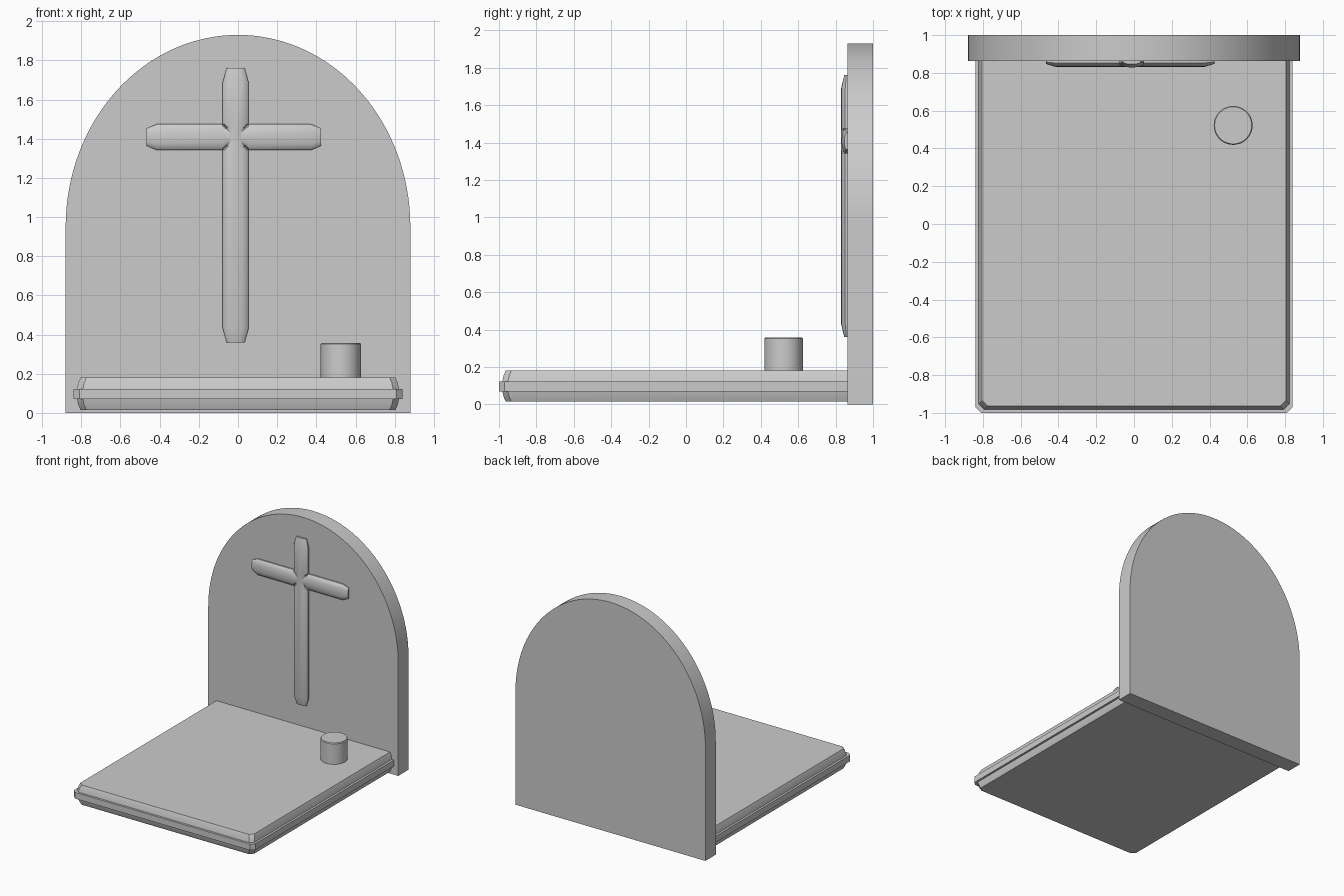
import bpy, bmesh, math

if "Cube" in bpy.data.objects:
    bpy.data.objects.remove(bpy.data.objects["Cube"])

stone = bpy.data.materials.new("grey_stone")
stone.diffuse_color = (0.6, 0.6, 0.6, 1)
stone.use_nodes = True
stone.node_tree.nodes["Principled BSDF"].inputs["Base Color"].default_value = stone.diffuse_color


def loft(name, rings, angle=35):
    """Skin a list of equal-length point rings and cap both ends."""
    bm = bmesh.new()
    vs = [[bm.verts.new(p) for p in r] for r in rings]
    n = len(vs[0])
    for a, b in zip(vs, vs[1:]):
        for i in range(n):
            j = (i + 1) % n
            bm.faces.new((a[i], a[j], b[j], b[i]))
    bm.faces.new(vs[0])
    bm.faces.new(vs[-1])
    bmesh.ops.recalc_face_normals(bm, faces=bm.faces)
    me = bpy.data.meshes.new(name)
    bm.to_mesh(me)
    bm.free()
    me.materials.append(stone)
    ob = bpy.data.objects.new(name, me)
    bpy.context.collection.objects.link(ob)
    bpy.ops.object.select_all(action='DESELECT')
    ob.select_set(True)
    bpy.context.view_layer.objects.active = ob
    bpy.ops.object.shade_smooth_by_angle(angle=math.radians(angle))
    return ob


# Upright headstone: straight sides with an elliptical arch
FRONT = 0.863
arch = [(-0.88, 0), (0.88, 0)]
arch += [(0.88 * math.cos(math.pi * i / 64), 0.95 + 0.98 * math.sin(math.pi * i / 64))
         for i in range(65)]
loft("headstone", [[(x, y, z) for x, z in arch] for y in (FRONT, 1.0)])


# Flat grave slab with softened edges and a raised band round its sides
def slab_ring(inset, z, c=0.03):
    x, y0, y1 = 0.84 - inset, -1.0 + inset, 0.88
    return [(-x, y1, z), (-x, y0 + c, z), (-x + c, y0, z),
            (x - c, y0, z), (x, y0 + c, z), (x, y1, z)]


levels = [(0.036, 0.015), (0.025, 0.04), (0.018, 0.07), (0, 0.07),
          (0, 0.122), (0.018, 0.122), (0.025, 0.155), (0.036, 0.18)]
loft("grave_slab", [slab_ring(i, z) for i, z in levels])


# Cross: two domed bars with tapered ends, pinched where they meet
CX, CZ = -0.012, 1.408


def cross_bar(name, low, high, taper, tip, vertical, depth):
    w = 0.066
    stations = [(low, tip, 0.5), (low + taper, w, 1), (-0.066, w, 1), (-0.046, 0.046, 1),
                (0.046, 0.046, 1), (0.066, w, 1), (high - taper, w, 1), (high, tip, 0.5)]
    dome = [(-1, -0.3), (-1, 0.35), (-0.85, 0.7), (-0.5, 0.95), (0, 1),
            (0.5, 0.95), (0.85, 0.7), (1, 0.35), (1, -0.3)]
    rings = []
    for t, hw, d in stations:
        ring = []
        for u, v in dome:
            y = FRONT - v * depth * d
            ring.append((CX + u * hw, y, CZ + t) if vertical else (CX + t, y, CZ + u * hw))
        rings.append(ring)
    loft(name, rings)


cross_bar("cross_upright", 0.36 - CZ, 1.76 - CZ, 0.072, 0.046, True, 0.034)
cross_bar("cross_arm", -0.455, 0.437, 0.052, 0.044, False, 0.031)


# Small round candle pot standing on the slab
def circle(r, z, n=40):
    return [(0.525 + r * math.cos(math.tau * i / n),
             0.522 + r * math.sin(math.tau * i / n), z) for i in range(n)]


loft("candle_pot", [circle(0.103, 0.17), circle(0.103, 0.351), circle(0.098, 0.358)])
